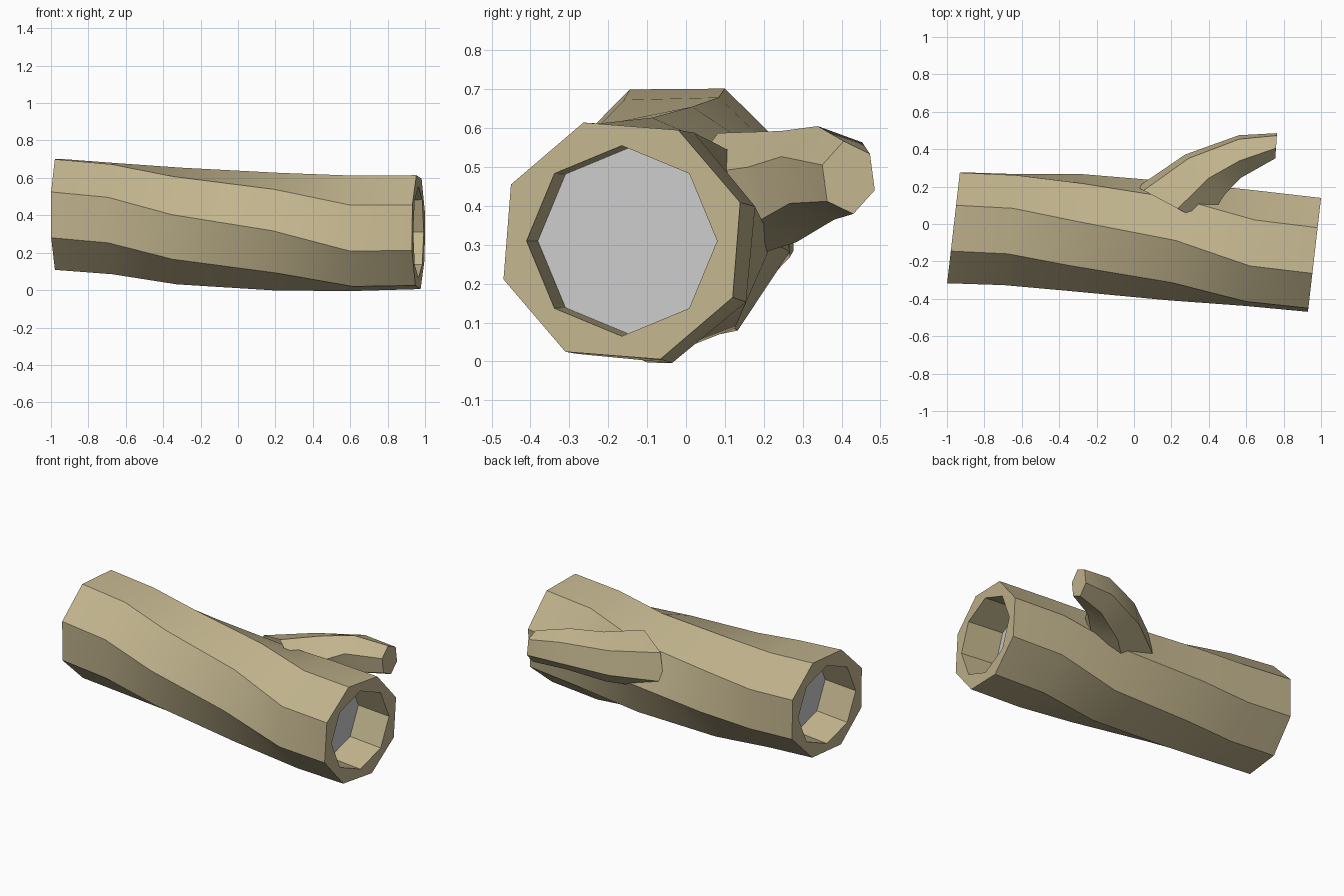
import bpy
from math import sin, cos, radians
from mathutils import Vector

if "Cube" in bpy.data.objects:
    bpy.data.objects.remove(bpy.data.objects["Cube"])

SKEW = 0.115  # log axis is turned slightly from x


def log_ring(x, y, z, r, start, n=8):
    pts = []
    for i in range(n):
        a = radians(start + 360 * i / n)
        pts.append(Vector((x + SKEW * r * cos(a), y + r * cos(a), z + r * sin(a))))
    return pts


def branch_ring(x, y, z, heading, w, h, start=100, n=6):
    t = radians(heading)
    u = Vector((-sin(t), cos(t), 0))
    pts = []
    for i in range(n):
        a = radians(start + 360 * i / n)
        pts.append(Vector((x, y, z)) + u * w * cos(a) + Vector((0, 0, h * sin(a))))
    return pts


def make(name, verts, faces, mat=None):
    me = bpy.data.meshes.new(name)
    me.from_pydata(verts, [], faces)
    ob = bpy.data.objects.new(name, me)
    bpy.context.collection.objects.link(ob)
    if mat:
        me.materials.append(mat)
    bpy.ops.object.select_all(action='DESELECT')
    ob.select_set(True)
    bpy.context.view_layer.objects.active = ob
    bpy.ops.object.shade_smooth_by_angle(angle=radians(30))
    return ob


def loft(name, rings, mat, cap_end=False):
    n = len(rings[0])
    faces = []
    for k in range(len(rings) - 1):
        for i in range(n):
            j = (i + 1) % n
            faces.append((k * n + i, k * n + j, (k + 1) * n + j, (k + 1) * n + i))
    if cap_end:
        faces.append(tuple(range((len(rings) - 1) * n, len(rings) * n)))
    return make(name, [p for r in rings for p in r], faces, mat)


wood = bpy.data.materials.new("wood")
wood.diffuse_color = (0.54, 0.46, 0.27, 1)
wood.use_nodes = True
wood.node_tree.nodes["Principled BSDF"].inputs["Base Color"].default_value = wood.diffuse_color

# Log: twisted octagonal tube with a recessed hole in each end
left_floor = log_ring(-0.735, -0.048, 0.40, 0.243, 135)
right_floor = log_ring(0.735, -0.138, 0.31, 0.243, 135)
outer = [log_ring(*p) for p in (
    (-0.965, -0.02, 0.405, 0.32, 113),
    (-0.66, -0.03, 0.382, 0.318, 114),
    (-0.32, -0.045, 0.343, 0.318, 124),
    (0.22, -0.093, 0.312, 0.315, 134),
    (0.63, -0.13, 0.304, 0.322, 152),
    (0.965, -0.165, 0.31, 0.32, 153))]
loft("log", [left_floor, log_ring(-0.965, -0.02, 0.40, 0.245, 135)] + outer +
     [log_ring(0.965, -0.165, 0.31, 0.245, 135), right_floor], wood)

# Hole floors
make("left_hole_floor", left_floor, [tuple(reversed(range(8)))])
make("right_hole_floor", right_floor, [tuple(range(8))])

# Branch stub, rooted inside the log
loft("branch", [branch_ring(*p) for p in (
    (0.20, 0.10, 0.42, 62, 0.22, 0.17),
    (0.38, 0.265, 0.45, 45, 0.16, 0.145),
    (0.565, 0.36, 0.485, 2, 0.122, 0.122),
    (0.76, 0.418, 0.473, -4, 0.072, 0.095))], wood, cap_end=True)
